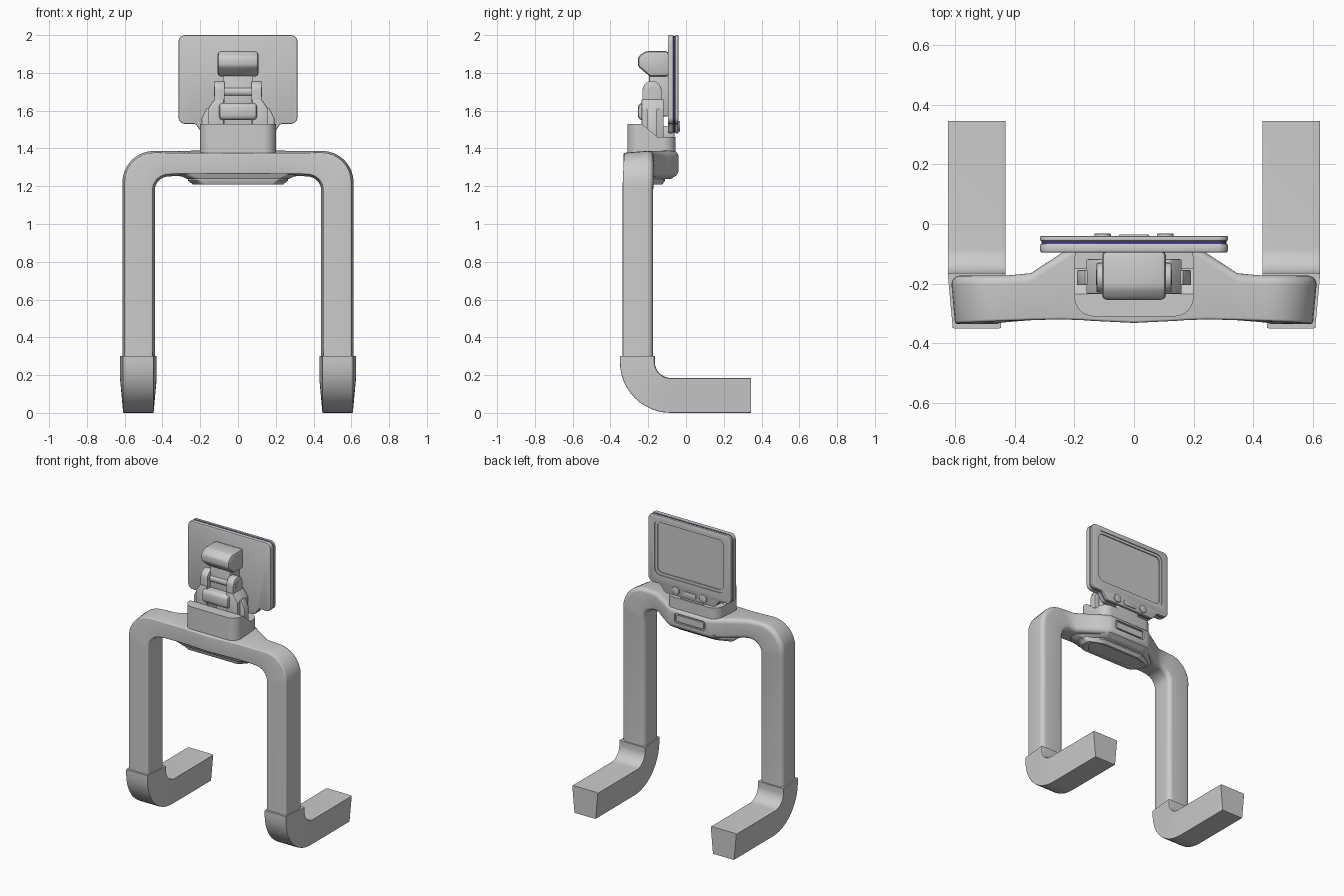
import bpy, bmesh, math
from mathutils import Vector

if "Cube" in bpy.data.objects:
    bpy.data.objects.remove(bpy.data.objects["Cube"])


def round_poly(pts, r, seg=5):
    """Round the corners of a 2D polygon; r is one tangent length or one per corner."""
    out, n = [], len(pts)
    for k in range(n):
        p, a, b = Vector(pts[k]), Vector(pts[k - 1]), Vector(pts[(k + 1) % n])
        rk = r[k] if isinstance(r, (list, tuple)) else r
        if rk == 0:
            out.append(p)
            continue
        u, v = (a - p).normalized(), (b - p).normalized()
        w = math.sin(u.angle(v) / 2)
        s, e = p + u * rk, p + v * rk
        for j in range(seg + 1):
            t = j / seg
            c0, c1, c2 = (1 - t) ** 2, 2 * t * (1 - t) * w, t * t
            out.append((s * c0 + p * c1 + e * c2) / (c0 + c1 + c2))
    return out


def rect(x0, x1, y0, y1):
    return [(x0, y0), (x1, y0), (x1, y1), (x0, y1)]


def apply_mod(ob, kind, **props):
    m = ob.modifiers.new(kind, kind)
    for k, v in props.items():
        setattr(m, k, v)
    bpy.ops.object.select_all(action='DESELECT')
    bpy.context.view_layer.objects.active = ob
    ob.select_set(True)
    bpy.ops.object.modifier_apply(modifier=m.name)


def smooth(ob, angle=30):
    bpy.ops.object.select_all(action='DESELECT')
    bpy.context.view_layer.objects.active = ob
    ob.select_set(True)
    bpy.ops.object.shade_smooth_by_angle(angle=math.radians(angle))


def loft(name, rings, bevel=0.0):
    """Skin equal-length rings of 3D points and cap both ends."""
    bm = bmesh.new()
    vs = [[bm.verts.new(p) for p in ring] for ring in rings]
    n = len(vs[0])
    for a, b in zip(vs, vs[1:]):
        for k in range(n):
            bm.faces.new((a[k], a[(k + 1) % n], b[(k + 1) % n], b[k]))
    bm.faces.new(vs[0])
    bm.faces.new(vs[-1])
    bmesh.ops.recalc_face_normals(bm, faces=bm.faces)
    me = bpy.data.meshes.new(name)
    bm.to_mesh(me)
    bm.free()
    ob = bpy.data.objects.new(name, me)
    bpy.context.collection.objects.link(ob)
    if bevel:
        apply_mod(ob, 'BEVEL', width=bevel, segments=2, limit_method='ANGLE', angle_limit=math.radians(35))
    smooth(ob)
    return ob


def prism(name, pts, t0, t1, axis, bevel=0.0):
    """Extrude a 2D outline along an axis."""
    put = {'x': lambda p, t: (t, p[0], p[1]),
           'y': lambda p, t: (p[0], t, p[1]),
           'z': lambda p, t: (p[0], p[1], t)}[axis]
    return loft(name, [[put(p, t) for p in pts] for t in (t0, t1)], bevel)


def cut(ob, cutter):
    apply_mod(ob, 'BOOLEAN', object=cutter, operation='DIFFERENCE', solver='EXACT')
    bpy.data.objects.remove(cutter)
    smooth(ob)


# Arched frame: stations of (outer xz, inner xz, front y, back y), mirrored
st = [((.615, .28), (.437, .28), -.335, -.175), ((.615, 1.2), (.437, 1.17), -.335, -.175)]
for k in range(9):
    a = math.radians(90 * k / 8)
    c, s = math.cos(a), math.sin(a)
    st.append(((.445 + .17 * c, 1.22 + .17 * s), (.36 + .077 * c, 1.18 + .07 * s), -.335 + .01 * k / 8, -.173))
for x, yf, yb in ((.35, -.322, -.165), (.24, -.32, -.095), (.165, -.323, -.047), (.14, -.325, -.04), (0, -.332, -.04)):
    st.append(((x, 1.39), (min(x, .33), 1.25), yf, yb))


def frame_ring(o, i, yf, yb, sx):
    t = (Vector(o) - Vector(i)).length
    prof = round_poly([(.015, yf), (t - .015, yf), (t, yb), (0, yb)], [.008, .008, .032, .032])
    pts = []
    for s, y in prof:
        q = Vector(i).lerp(Vector(o), s / t)
        pts.append((q.x * sx, y, q.y))
    return pts


rings = [frame_ring(*s, 1) for s in st] + [frame_ring(*s, -1) for s in reversed(st[:-1])]
frame = loft("arched_frame", rings)
cut(frame, prism("slot_cutter", round_poly(rect(-.115, .115, 1.295, 1.36), .012), -.052, 0, 'y'))
prism("rear_slot_panel", round_poly(rect(-.105, .105, 1.305, 1.35), .01), -.06, -.042, 'y')

# L-shaped feet with a tapered section
path = [((-.35, .3), (-.165, .3))]
for k in range(13):
    a = math.radians(180 + 90 * k / 12)
    d = Vector((math.cos(a), math.sin(a)))
    ctr = Vector((-.08, .27))
    path.append((ctr + d * .27, ctr + d * .085))
path.append(((.345, 0), (.345, .185)))
foot_prof = round_poly([(.447, 0), (.608, 0), (.625, 1), (.43, 1)], [.008, .008, .02, .02], 4)
for side, sx in (("right", 1), ("left", -1)):
    rs = []
    for o, i in path:
        ring = []
        for x, t in foot_prof:
            q = Vector(o).lerp(Vector(i), min(max(t, 0), 1))
            ring.append((x * sx, q.x, q.y))
        rs.append(ring)
    loft("foot_" + side, rs)


# Stepped plates under the crossbar
def plate_ring(w, wr, y0, y1, z):
    p = [(-w + .05, y0), (w - .05, y0), (w, y0 + .05), (w, y0 + .11), (wr, y1), (-wr, y1), (-w, y0 + .11), (-w, y0 + .05)]
    return [(q.x, q.y, z) for q in round_poly(p, .015, 3)]


loft("crossbar_belly", [plate_ring(.33, .17, -.31, -.045, 1.28), plate_ring(.31, .16, -.305, -.05, 1.258),
                        plate_ring(.27, .14, -.295, -.08, 1.238)])
under = loft("under_plate", [plate_ring(.265, .16, -.285, -.11, 1.245), plate_ring(.265, .16, -.285, -.11, 1.23),
                             plate_ring(.24, .14, -.275, -.125, 1.21)])
cut(under, loft("under_cutter", [plate_ring(.205, .12, -.26, -.14, 1.217), plate_ring(.205, .12, -.26, -.14, 1.19)]))

# Mount base with sloped step towards the rear
base = prism("mount_base", round_poly(rect(-.2, .2, -.31, -.055), .065, 8), 1.37, 1.53, 'z')
cut(base, prism("base_cutter", [(-.235, 1.54), (-.235, 1.53), (-.15, 1.46), (.05, 1.46), (.05, 1.54)], -.3, .3, 'x'))
prism("rear_post", round_poly(rect(-.09, .09, -.13, -.06), .015), 1.44, 1.52, 'z', .005)

# Hinge lugs, shoulders and ribs on both sides
for side, s in (("right", 1), ("left", -1)):
    prism("hinge_lug_" + side, round_poly(rect(-.23, -.13, 1.44, 1.757), [0, 0, .0499, .0499], 8),
          s * .072, s * .125, 'x', .006)
    sh = [(s * .075, 1.45), (s * .16, 1.45), (s * .16, 1.61), (s * .125, 1.66), (s * .075, 1.66)]
    prism("hinge_shoulder_" + side, sh, -.235, -.118, 'y', .006)
    rib = [(s * .15, 1.43), (s * .192, 1.43), (s * .192, 1.56), (s * .165, 1.615), (s * .15, 1.615)]
    prism("hinge_rib_" + side, rib, -.205, -.155, 'y', .004)

# Tilting arm: head, neck and lower knuckle
prism("arm_head", round_poly([(-.09, 1.915), (-.215, 1.915), (-.255, 1.885), (-.255, 1.835), (-.19, 1.78), (-.09, 1.78)],
                             [0, .015, .015, .015, .01, 0], 3), -.108, .108, 'x', .018)
prism("arm_neck", rect(-.195, -.09, 1.57, 1.82), -.078, .078, 'x', .008)
prism("arm_knuckle", round_poly(rect(-.255, -.12, 1.55, 1.64), .025, 3), -.1, .1, 'x', .016)
prism("hinge_pin", [(-.18 + .025 * math.cos(k * math.pi / 12), 1.70 + .025 * math.sin(k * math.pi / 12))
                    for k in range(24)], -.128, .128, 'x')


# Display: front shell, gasket line and bezel share one outline with a bottom tab
def outline(d):
    w, zb, zt, tw, z0 = .315 - d, 1.53 + d, 2.0 - d, .19 - d, 1.48 + d
    p = [(-w, zb), (-tw - .035, zb), (-tw, z0), (tw, z0), (tw + .035, zb), (w, zb), (w, zt), (-w, zt)]
    return round_poly(p, [.035, .012, .015, .015, .012, .035, .035, .035], 6)


prism("display_shell", outline(0), -.096, -.066, 'y', .006)
gasket = prism("display_gasket", outline(.004), -.068, -.054, 'y')
mat = bpy.data.materials.new("dark_blue")
mat.diffuse_color = (.07, .05, .25, 1)
mat.use_nodes = True
mat.node_tree.nodes["Principled BSDF"].inputs["Base Color"].default_value = mat.diffuse_color
gasket.data.materials.append(mat)
bezel = prism("display_bezel", outline(0), -.057, -.04, 'y', .004)
for d, y in ((0, -.046), (.018, -.053)):
    cut(bezel, prism("bezel_cutter", round_poly(rect(-.268 + d, .268 - d, 1.59 + d, 1.968 - d), .04 - d / 2), y, 0, 'y'))

# Buttons and small centre latch below the screen
for side, x in (("right", .105), ("left", -.105)):
    prism("button_" + side, [(x + .028 * math.cos(k * math.pi / 14), 1.518 + .028 * math.sin(k * math.pi / 14))
                             for k in range(28)], -.05, -.032, 'y', .003)
prism("centre_latch", round_poly(rect(-.05, .05, 1.495, 1.53), .012), -.05, -.035, 'y', .003)
